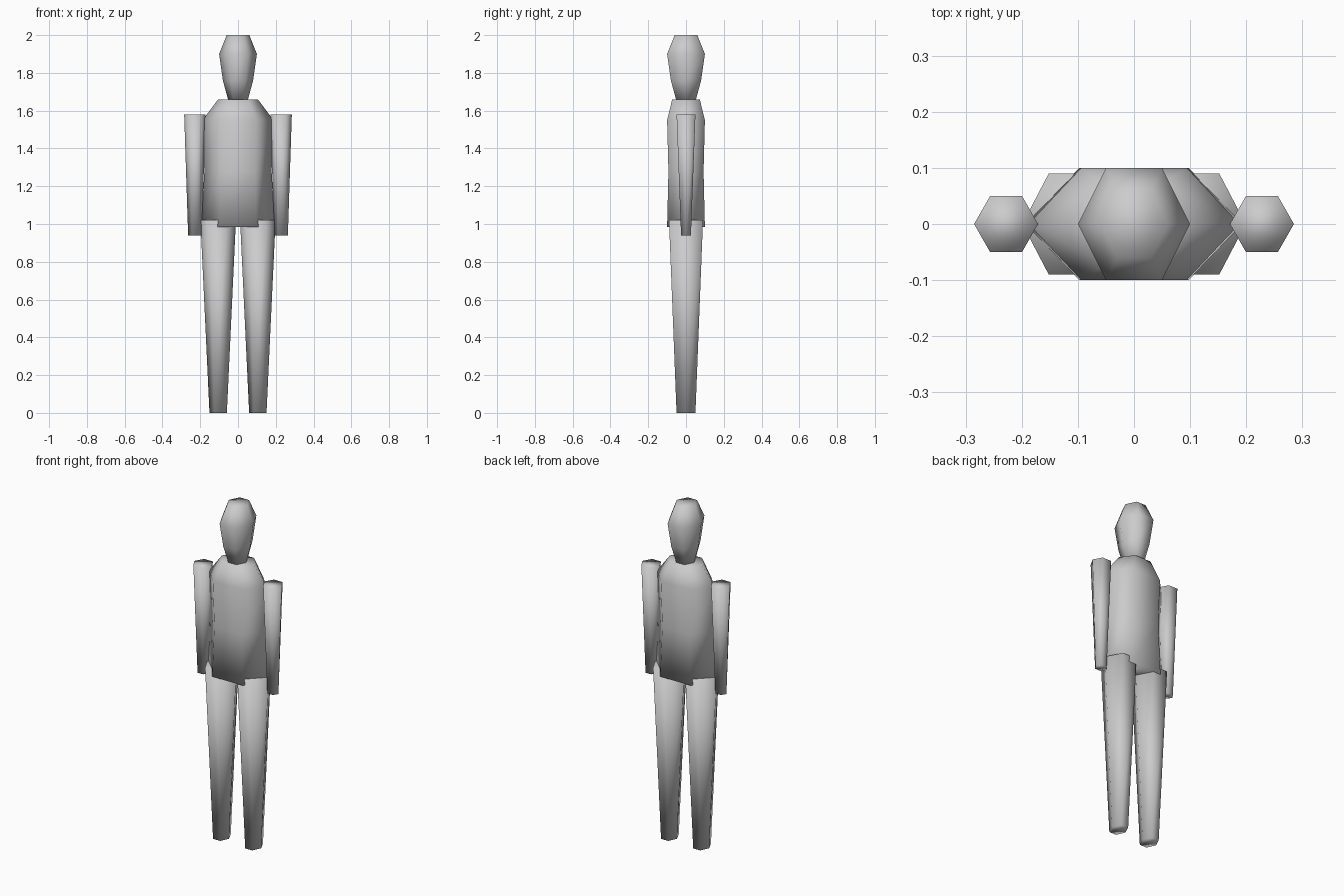
import bpy
import bmesh
import math

cube = bpy.data.objects.get("Cube")
if cube:
    bpy.data.objects.remove(cube, do_unlink=True)

grey = bpy.data.materials.new("plain grey")
grey.use_nodes = True
grey.diffuse_color = (0.6, 0.6, 0.6, 1)
grey.node_tree.nodes["Principled BSDF"].inputs["Base Color"].default_value = (0.6, 0.6, 0.6, 1)

SIDES = 6


def loft(name, rings, x=0.0):
    """Closed six-sided body through rings of (height, half width, half depth)."""
    bm = bmesh.new()
    loops = []
    for z, width, depth in rings:
        loop = []
        for i in range(SIDES):
            a = math.tau * i / SIDES
            y = depth * math.sin(a) / math.sin(math.pi / 3)
            loop.append(bm.verts.new((x + width * math.cos(a), y, z)))
        loops.append(loop)
    for low, high in zip(loops, loops[1:]):
        for i in range(SIDES):
            j = (i + 1) % SIDES
            bm.faces.new((low[i], low[j], high[j], high[i]))
    bm.faces.new(loops[0][::-1])
    bm.faces.new(loops[-1])
    for face in bm.faces:
        face.smooth = True
    mesh = bpy.data.meshes.new(name)
    bm.to_mesh(mesh)
    bm.free()
    mesh.materials.append(grey)
    obj = bpy.data.objects.new(name, mesh)
    bpy.context.collection.objects.link(obj)
    return obj


# Head, narrow at the chin and widest at the brow
loft("head", [(1.66, 0.053, 0.053), (1.76, 0.08, 0.08), (1.9, 0.1, 0.1), (2.0, 0.06, 0.06)])

# Torso with a slight waist and sloping shoulders
loft("torso", [(0.985, 0.195, 0.1), (1.28, 0.178, 0.093), (1.55, 0.188, 0.1), (1.66, 0.105, 0.073)])

# Tapered limbs on both sides
for side, sign in (("left", 1), ("right", -1)):
    loft(side + "_arm", [(0.94, 0.036, 0.026), (1.58, 0.057, 0.05)], sign * 0.228)
    loft(side + "_leg", [(0, 0.046, 0.05), (1.02, 0.094, 0.09)], sign * 0.105)
